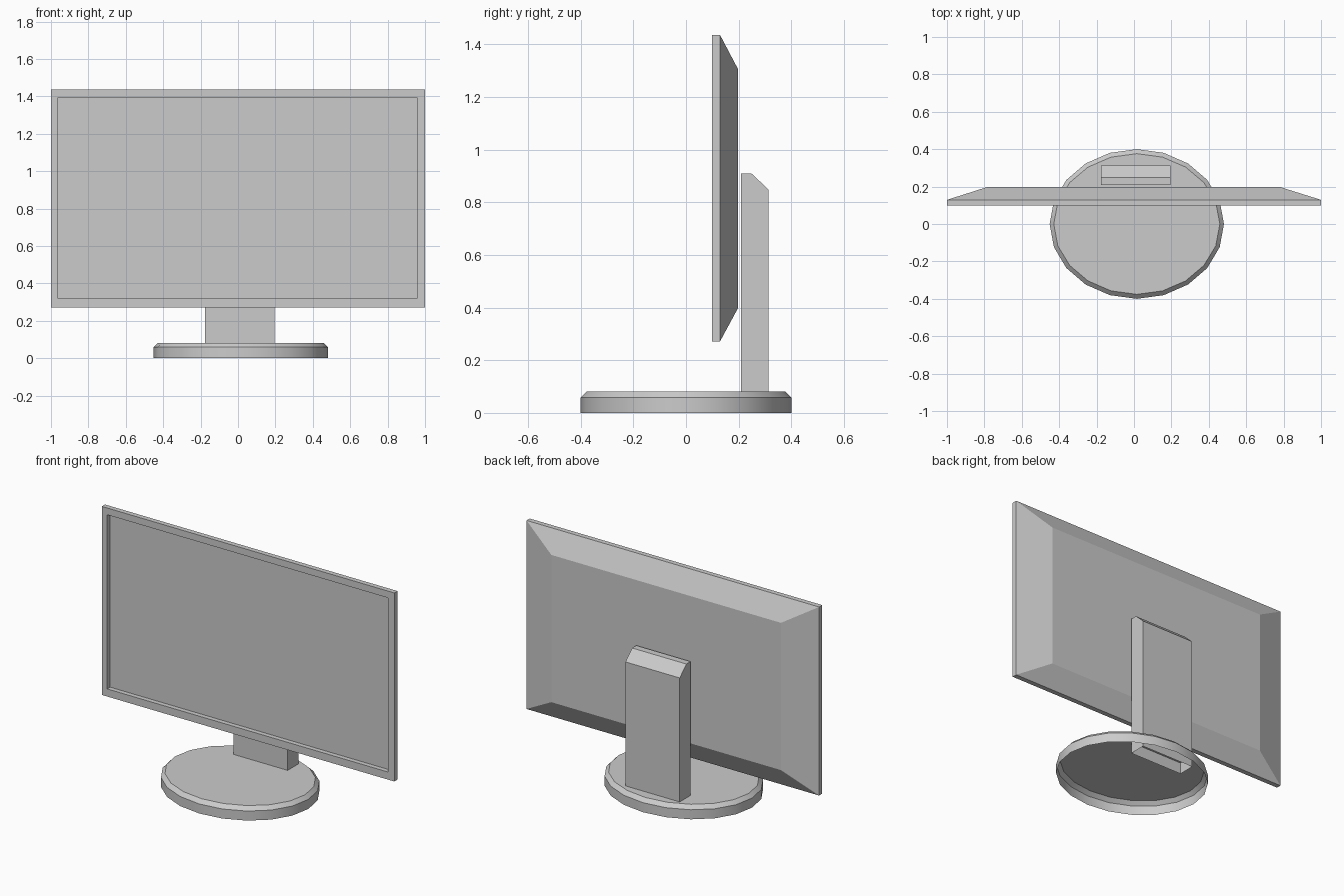
import bpy, bmesh, math

if "Cube" in bpy.data.objects:
    bpy.data.objects.remove(bpy.data.objects["Cube"])


def loft(name, rings, cap_start=True, cap_end=True):
    """Skin a list of equal-length vertex rings into one object."""
    bm = bmesh.new()
    loops = [[bm.verts.new(co) for co in ring] for ring in rings]
    for a, b in zip(loops, loops[1:]):
        n = len(a)
        for i in range(n):
            j = (i + 1) % n
            bm.faces.new((a[i], a[j], b[j], b[i]))
    if cap_start:
        bm.faces.new(loops[0][::-1])
    if cap_end:
        bm.faces.new(loops[-1])
    bmesh.ops.recalc_face_normals(bm, faces=bm.faces[:])
    mesh = bpy.data.meshes.new(name)
    bm.to_mesh(mesh)
    bm.free()
    obj = bpy.data.objects.new(name, mesh)
    bpy.context.collection.objects.link(obj)
    return obj


def rect(x0, x1, z0, z1, y):
    return [(x0, y, z0), (x1, y, z0), (x1, y, z1), (x0, y, z1)]


def ellipse(cx, rx, ry, z, n=20):
    return [(cx + rx * math.cos(2 * math.pi * i / n),
             ry * math.sin(2 * math.pi * i / n), z) for i in range(n)]


# Screen: recessed panel, bezel, thin rim and tapered back
loft("screen", [
    rect(-0.963, 0.957, 0.318, 1.394, 0.127),
    rect(-0.963, 0.957, 0.318, 1.394, 0.098),
    rect(-1.0, 1.0, 0.271, 1.436, 0.098),
    rect(-1.0, 1.0, 0.271, 1.436, 0.129),
    rect(-0.787, 0.783, 0.397, 1.307, 0.197),
])

# Neck: chamfered upright, open underneath
profile = [(0.208, 0.01), (0.208, 0.909), (0.249, 0.909),
           (0.314, 0.848), (0.314, 0.01)]
neck = loft("neck", [[(x, y, z) for y, z in profile] for x in (-0.177, 0.194)])
bm = bmesh.new()
bm.from_mesh(neck.data)
bottom = [f for f in bm.faces if f.normal.z < -0.9]
bmesh.ops.delete(bm, geom=bottom, context='FACES')
bm.to_mesh(neck.data)
bm.free()

# Base: 20-sided oval shell with a bevelled top edge, open underneath
base = loft("base", [
    ellipse(0.015, 0.466, 0.40, 0.0),
    ellipse(0.015, 0.466, 0.40, 0.059),
    ellipse(0.015, 0.444, 0.376, 0.082),
], cap_start=False)
bpy.context.view_layer.objects.active = base
base.select_set(True)
bpy.ops.object.shade_smooth_by_angle(angle=math.radians(30))
